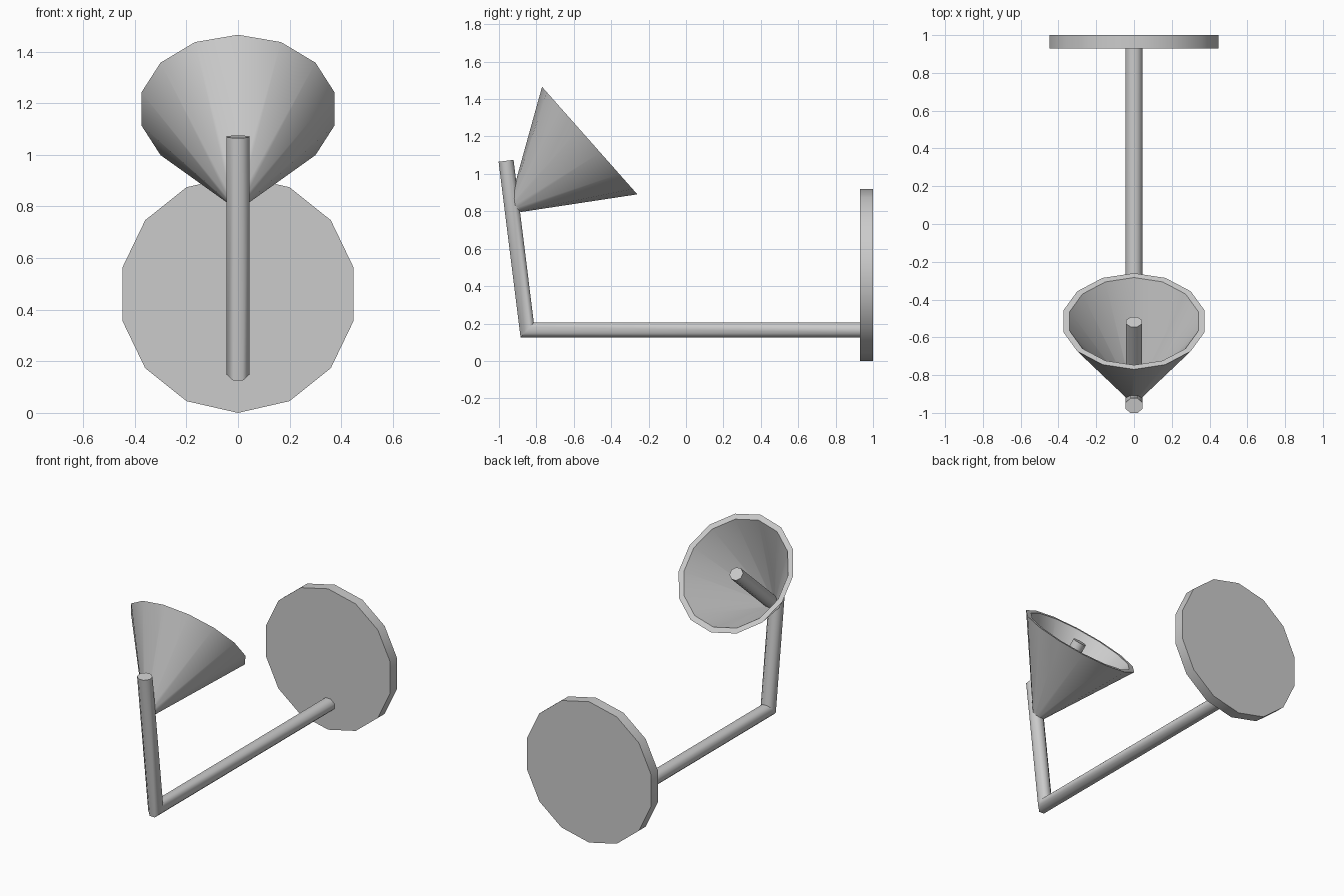
import bpy, bmesh, math
from mathutils import Vector

if "Cube" in bpy.data.objects:
    bpy.data.objects.remove(bpy.data.objects["Cube"])

X = Vector((1, 0, 0))


def loft(name, rings, smooth_deg, caps=True, closed=False):
    """Skin a list of vertex rings into one object."""
    bm = bmesh.new()
    loops = [[bm.verts.new(p) for p in r] for r in rings]
    n = len(loops[0])
    pairs = list(zip(loops, loops[1:]))
    if closed:
        pairs.append((loops[-1], loops[0]))
    for a, b in pairs:
        for i in range(n):
            j = (i + 1) % n
            bm.faces.new((a[i], a[j], b[j], b[i]))
    if caps and not closed:
        bm.faces.new(loops[0][::-1])
        bm.faces.new(loops[-1])
    bmesh.ops.recalc_face_normals(bm, faces=bm.faces)
    mesh = bpy.data.meshes.new(name)
    bm.to_mesh(mesh)
    bm.free()
    obj = bpy.data.objects.new(name, mesh)
    bpy.context.collection.objects.link(obj)
    bpy.ops.object.select_all(action='DESELECT')
    obj.select_set(True)
    bpy.context.view_layer.objects.active = obj
    bpy.ops.object.shade_smooth_by_angle(angle=math.radians(smooth_deg))
    return obj


def ring(c, v, rx, rv, sides, start):
    """Ring around c, spanned by the x axis and the vector v."""
    out = []
    for i in range(sides):
        a = start + 2 * math.pi * i / sides
        out.append(c + X * rx * math.sin(a) + v * rv * math.cos(a))
    return out


def tube(name, pts, rx=0.048, rv=0.0435, sides=8):
    """Octagonal rod along a path in the x = 0 plane, with mitred corners."""
    pts = [Vector((0, y, z)) for y, z in pts]
    dirs = [(b - a).normalized() for a, b in zip(pts, pts[1:])]
    rings = []
    for i, p in enumerate(pts):
        d0, d1 = dirs[max(i - 1, 0)], dirs[min(i, len(dirs) - 1)]
        v = X.cross((d0 + d1).normalized())
        stretch = 1 / math.cos(d0.angle(d1) / 2)
        rings.append(ring(p, v, rx, rv * stretch, sides, math.pi / sides))
    return loft(name, rings, 50)


# Wall plate
up = Vector((0, 0, 1))
loft("wall_plate", [ring(Vector((0, y, 0.46)), up, 0.46, 0.46, 14, 0)
                    for y in (0.93, 1.0)], 40)

# Bent support arm
tube("support_arm", [(0.95, 0.165), (-0.849, 0.165), (-0.962, 1.07)])

# Conical shade, hollow with a flat rim
rim = Vector((0, -0.515, 1.178))
axis = Vector((0, 0.748, 0.663)).normalized()
side = X.cross(axis)
profile = [(-0.53, 0.041), (0, 0.384), (0, 0.349), (-0.51, 0.019)]
loft("shade", [ring(rim + axis * d, side, r, r, 14, 0) for d, r in profile],
     40, closed=True)

# Lamp rod inside the shade
base = rim - axis * 0.53
tip = rim - axis * 0.005
tube("lamp_rod", [(base.y, base.z), (tip.y, tip.z)], 0.045, 0.042)
